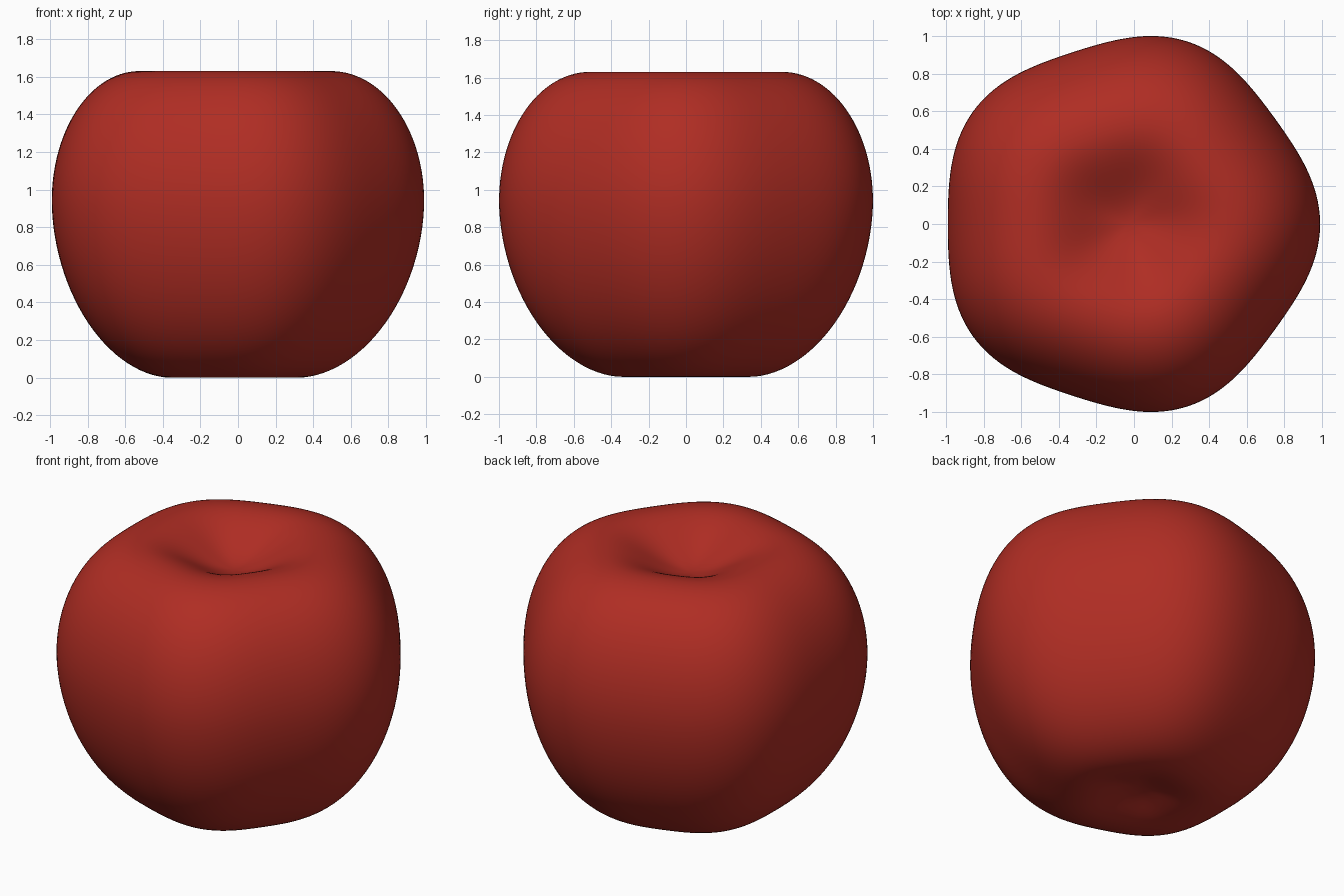
import bpy, bmesh
from math import sin, cos, pi, tau

if "Cube" in bpy.data.objects:
    bpy.data.objects.remove(bpy.data.objects["Cube"])

SEGMENTS, STEPS = 160, 28
RADIUS, LOBE, SHIFT = 0.99, 0.03, -0.03
TOP, WAIST, RIM, BASE = 1.63, 0.94, 0.515, 0.34
HOLLOW, DIMPLE = 0.17, 0.06


def dip(radius, depth):
    """Half profile of a soft dip, from near its centre to its rim."""
    return [(radius * i / STEPS, depth * (1 + cos(pi * i / STEPS)) / 2)
            for i in range(1, STEPS)]


# Profile from the bottom dimple, over the side and rim, to the top hollow
profile = dip(BASE, DIMPLE)
for i in range(STEPS):
    a = pi / 2 * i / STEPS
    profile.append((BASE + (1 - BASE) * sin(a) ** 1.06,
                    WAIST * (1 - cos(a) ** 1.06)))
for i in range(STEPS + 1):
    a = pi / 2 * i / STEPS
    profile.append((RIM + (1 - RIM) * cos(a), WAIST + (TOP - WAIST) * sin(a)))
profile += [(r, TOP - z) for r, z in reversed(dip(RIM, HOLLOW))]

# Fruit body: five-lobed rings joined by quads, closed at both poles
bm = bmesh.new()
angles = [tau * i / SEGMENTS for i in range(SEGMENTS)]
scales = [RADIUS * (1 + LOBE * cos(5 * a)) for a in angles]
rings = [[bm.verts.new((r * s * cos(a) + SHIFT, r * s * sin(a), z))
          for a, s in zip(angles, scales)] for r, z in profile]
bottom = bm.verts.new((SHIFT, 0, DIMPLE))
top = bm.verts.new((SHIFT, 0, TOP - HOLLOW))
for i in range(SEGMENTS):
    j = (i + 1) % SEGMENTS
    for low, high in zip(rings, rings[1:]):
        bm.faces.new((low[i], low[j], high[j], high[i]))
    bm.faces.new((bottom, rings[0][j], rings[0][i]))
    bm.faces.new((top, rings[-1][i], rings[-1][j]))
for face in bm.faces:
    face.smooth = True

mesh = bpy.data.meshes.new("fruit_body")
bm.to_mesh(mesh)
bm.free()
body = bpy.data.objects.new("fruit_body", mesh)
bpy.context.collection.objects.link(body)

# Red skin
skin = bpy.data.materials.new("red_skin")
skin.use_nodes = True
colour = (0.43, 0.026, 0.017, 1)
skin.diffuse_color = colour
skin.node_tree.nodes["Principled BSDF"].inputs["Base Color"].default_value = colour
mesh.materials.append(skin)
